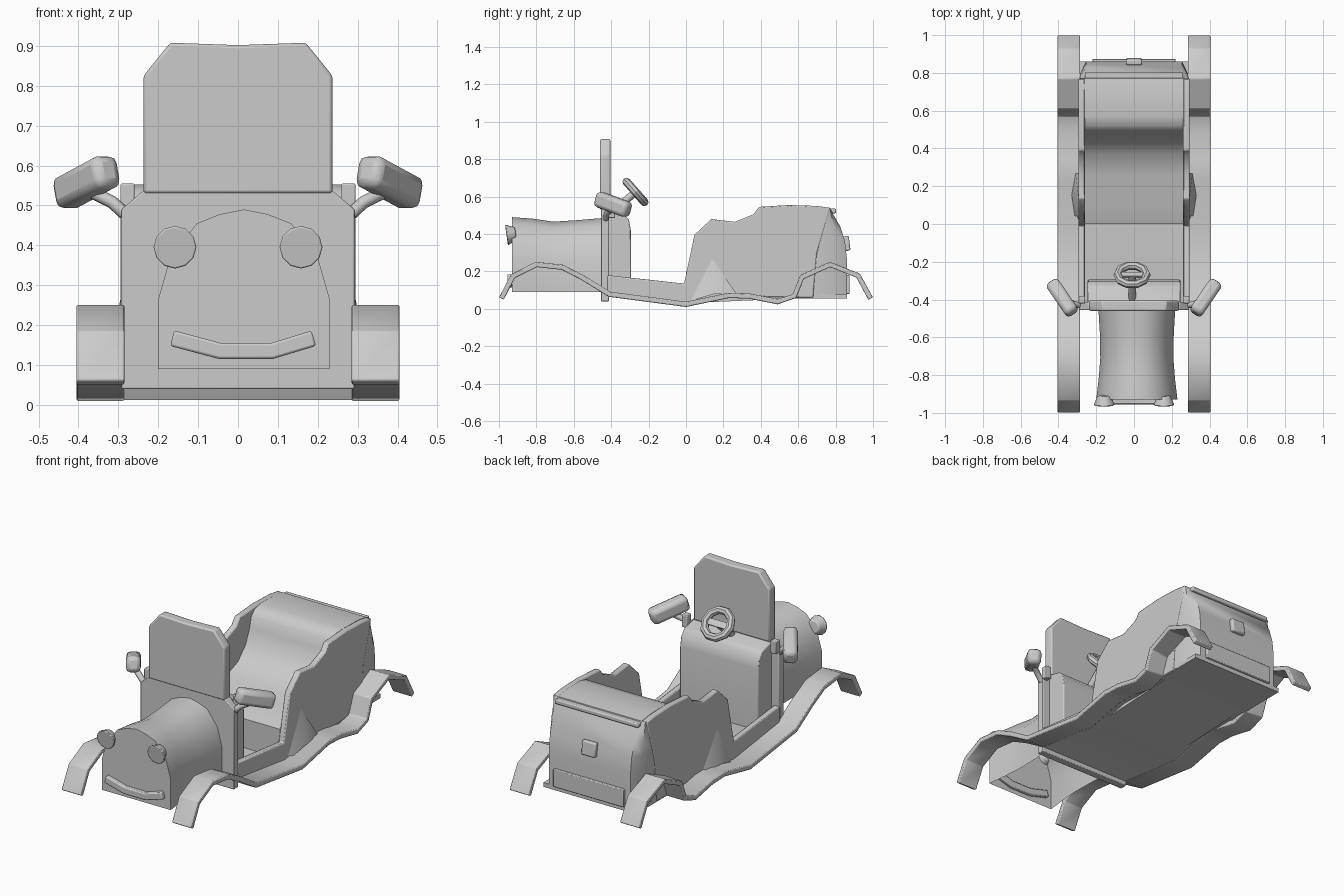
import bpy, bmesh, math
from mathutils import Vector, Matrix

old = bpy.data.objects.get("Cube")
if old:
    bpy.data.objects.remove(old, do_unlink=True)

GREY = (0.6, 0.6, 0.6, 1)
grey = bpy.data.materials.new("plain_grey")
grey.use_nodes = True
grey.diffuse_color = GREY
grey.node_tree.nodes["Principled BSDF"].inputs["Base Color"].default_value = GREY


def finish(name, bm, bevel=0, segments=2, angle=40):
    """Turn a bmesh into a shaded object."""
    bmesh.ops.recalc_face_normals(bm, faces=bm.faces)
    mesh = bpy.data.meshes.new(name)
    bm.to_mesh(mesh)
    bm.free()
    obj = bpy.data.objects.new(name, mesh)
    bpy.context.collection.objects.link(obj)
    mesh.materials.append(grey)
    if bevel:
        mod = obj.modifiers.new("Bevel", "BEVEL")
        mod.width, mod.segments = bevel, segments
        mod.limit_method, mod.angle_limit = "ANGLE", math.radians(35)
    bpy.ops.object.select_all(action="DESELECT")
    obj.select_set(True)
    bpy.context.view_layer.objects.active = obj
    bpy.ops.object.shade_smooth_by_angle(angle=math.radians(angle))
    return obj


def prism(name, pts, lo, hi, axis="x", bevel=0, angle=40):
    """Extrude a (y, z) profile along x, or an (x, z) profile along y."""
    place = (lambda a, b, t: (t, a, b)) if axis == "x" else (lambda a, b, t: (a, t, b))
    bm = bmesh.new()
    face = bm.faces.new([bm.verts.new(place(a, b, lo)) for a, b in pts])
    new = bmesh.ops.extrude_face_region(bm, geom=[face])["geom"]
    bmesh.ops.translate(bm, verts=[v for v in new if isinstance(v, bmesh.types.BMVert)],
                        vec=place(0, 0, hi - lo))
    return finish(name, bm, bevel, angle=angle)


def ribbon(path, half):
    """Thicken an open 2D path into a closed outline."""
    path = [Vector(p) for p in path]
    up, down = [], []
    for i, p in enumerate(path):
        d = (path[min(i + 1, len(path) - 1)] - path[max(i - 1, 0)]).normalized()
        n = Vector((-d.y, d.x)) * half
        up.append(p + n)
        down.append(p - n)
    return up + down[::-1]


def loft(name, rings, caps=(), closed=False):
    """Skin a list of equal-length point rows."""
    bm = bmesh.new()
    rows = [[bm.verts.new(p) for p in r] for r in rings]
    for a, b in zip(rows, rows[1:]):
        for i in range(len(a) if closed else len(a) - 1):
            j = (i + 1) % len(a)
            bm.faces.new((a[i], a[j], b[j], b[i]))
    for c in caps:
        bm.faces.new(rows[c])
    return finish(name, bm)


def block(name, size, matrix, bevel=0):
    bm = bmesh.new()
    bmesh.ops.create_cube(bm, size=1, matrix=matrix @ Matrix.Diagonal((*size, 1)))
    return finish(name, bm, bevel)


def tube(name, pts, radius):
    curve = bpy.data.curves.new(name, "CURVE")
    curve.dimensions = "3D"
    curve.bevel_depth, curve.bevel_resolution, curve.use_fill_caps = radius, 2, True
    spline = curve.splines.new("POLY")
    spline.points.add(len(pts) - 1)
    for p, co in zip(spline.points, pts):
        p.co = (*co, 1)
    obj = bpy.data.objects.new(name, curve)
    bpy.context.collection.objects.link(obj)
    curve.materials.append(grey)


# Fenders with running boards
board = [(-.987, .055), (-.925, .175), (-.8, .237), (-.66, .222), (-.55, .165),
         (-.41, .078), (0, .024), (.23, .072), (.34, .068), (.49, .038),
         (.58, .068), (.62, .17), (.77, .237), (.92, .178), (.987, .055)]
for side, s in (("left", 1), ("right", -1)):
    prism(side + "_fender", ribbon(board, .014), *sorted((s * .285, s * .405)), bevel=.005)

# Floor between the running boards
prism("floor", ribbon([(-.44, .068)] + board[5:9] + [(.5, .068), (.86, .068)], .012), -.29, .29)

# Tub side walls
wall = [(-.42, .18), (-.01, .135), (.045, .395), (.135, .48), (.26, .465), (.36, .505),
        (.39, .545), (.55, .555), (.7, .55), (.77, .54), (.7, .3), (.68, .06),
        (.34, .065), (.23, .068), (0, .02), (-.42, .07)]
for side, s in (("left", 1), ("right", -1)):
    prism(side + "_side_wall", wall, *sorted((s * .26, s * .295)), bevel=.006)
    # Small flare where the wall meets the running board
    loft(side + "_flare", [[(s * .294, .02, .04), (s * .294, .14, .27), (s * .294, .27, .08)],
                           [(s * .31, .02, .04), (s * .33, .15, .08), (s * .31, .27, .08)]])

# Bench seat and rear deck in one flowing profile
seat = [(0, .03), (0, .2), (.1, .235), (.26, .26), (.37, .3), (.44, .37), (.475, .45),
        (.49, .51), (.52, .54), (.57, .553), (.7, .55), (.77, .54), (.7, .3), (.68, .06)]
prism("bench_seat", seat, -.262, .262, angle=50)

# Rounded tail
rings = []
for z, front, back in ((.06, .68, .86), (.27, .695, .86), (.36, .715, .85),
                       (.44, .74, .825), (.5, .755, .79), (.54, .768, .77)):
    mid = front + (back - front) * .6
    rings.append([(-.292, front, z), (-.285, mid, z), (-.255, back, z),
                  (.255, back, z), (.285, mid, z), (.292, front, z)])
loft("tail", rings, caps=(0, -1))

# Tail fittings
block("tail_handle", (.52, .045, .025), Matrix.Translation((0, .78, .523)), .006)
block("tail_lamp", (.085, .03, .08), Matrix.Translation((0, .86, .35)) @ Matrix.Rotation(.12, 4, "X"), .008)
block("rear_plate", (.44, .02, .1), Matrix.Translation((0, .864, .13)), .004)

# Firewall, dashboard and windscreen
half = [(.292, .04), (.292, .49), (.24, .535)]
prism("firewall", half + [(-x, z) for x, z in half[::-1]], -.455, -.412, "y", .004)
dash = [(-.42, .07), (-.295, .06), (-.295, .42), (-.305, .475), (-.335, .51), (-.42, .53)]
prism("dashboard", dash, -.245, .245, bevel=.005)
half = [(.237, .53), (.237, .825), (.17, .908)]
prism("windscreen", half + [(0, .902)] + [(-x, z) for x, z in half[::-1]], -.46, -.405, "y", .008)

# Bonnet shell, open underneath
arch = [(.215, .09), (.215, .265), (.185, .37), (.118, .455), (.06, .478), (0, .49)]
arch += [(-x, z) for x, z in arch[-2::-1]]
rings = []
for y, width, height in ((-.93, 1, 1), (-.82, .94, .98), (-.71, .9, .94), (-.58, .91, .96), (-.44, .95, .99)):
    rings.append([(.015 + x * width, y, .09 + (z - .09) * height) for x, z in arch])
loft("bonnet", rings, caps=(0,))

# Curved front bumper
smile = [(-.165, .167), (-.045, .135), (.085, .135), (.19, .167)]
prism("front_bumper", ribbon(smile, .02), -.955, -.91, "y", .006)

for side, s in (("left", 1), ("right", -1)):
    # Headlamps
    bm = bmesh.new()
    bmesh.ops.create_cone(bm, cap_ends=True, segments=12, radius1=.035, radius2=.056, depth=.05,
                          matrix=Matrix.Translation((s * .158, -.935, .398)) @ Matrix.Rotation(math.radians(98), 4, "X"))
    finish(side + "_headlamp", bm, .006)
    # Mirror: a faceted block angled outward, on a bent arm
    axis = Vector((s * .12, .175, -.065)).normalized()
    across = axis.cross(Vector((0, 0, 1))).normalized()
    turn = Matrix((axis, across, axis.cross(across))).transposed().to_4x4()
    block(side + "_mirror", (.21, .075, .085), Matrix.Translation((s * .38, -.39, .558)) @ turn, .022)
    tube(side + "_mirror_arm", [(s * .285, -.43, .48), (s * .315, -.425, .508),
                                (s * .345, -.41, .523), (s * .38, -.39, .54)], .016)
    block(side + "_mirror_mount", (.035, .04, .07), Matrix.Translation((s * .277, -.4, .52)), .004)

# Steering wheel
tilt = Matrix.Translation((-.01, -.27, .625)) @ Matrix.Rotation(-.85, 4, "X")
rings = []
for i in range(10):
    spin = tilt @ Matrix.Rotation(math.tau * i / 10, 4, "Z")
    rings.append([spin @ Vector((.077 + .022 * math.cos(a), 0, .022 * math.sin(a)))
                  for a in (math.tau * k / 8 for k in range(8))])
loft("steering_wheel", rings + rings[:1], closed=True)
block("wheel_spoke", (.15, .035, .015), tilt)
tube("steering_column", [tilt @ Vector((0, 0, z)) for z in (.005, -.17)], .02)
